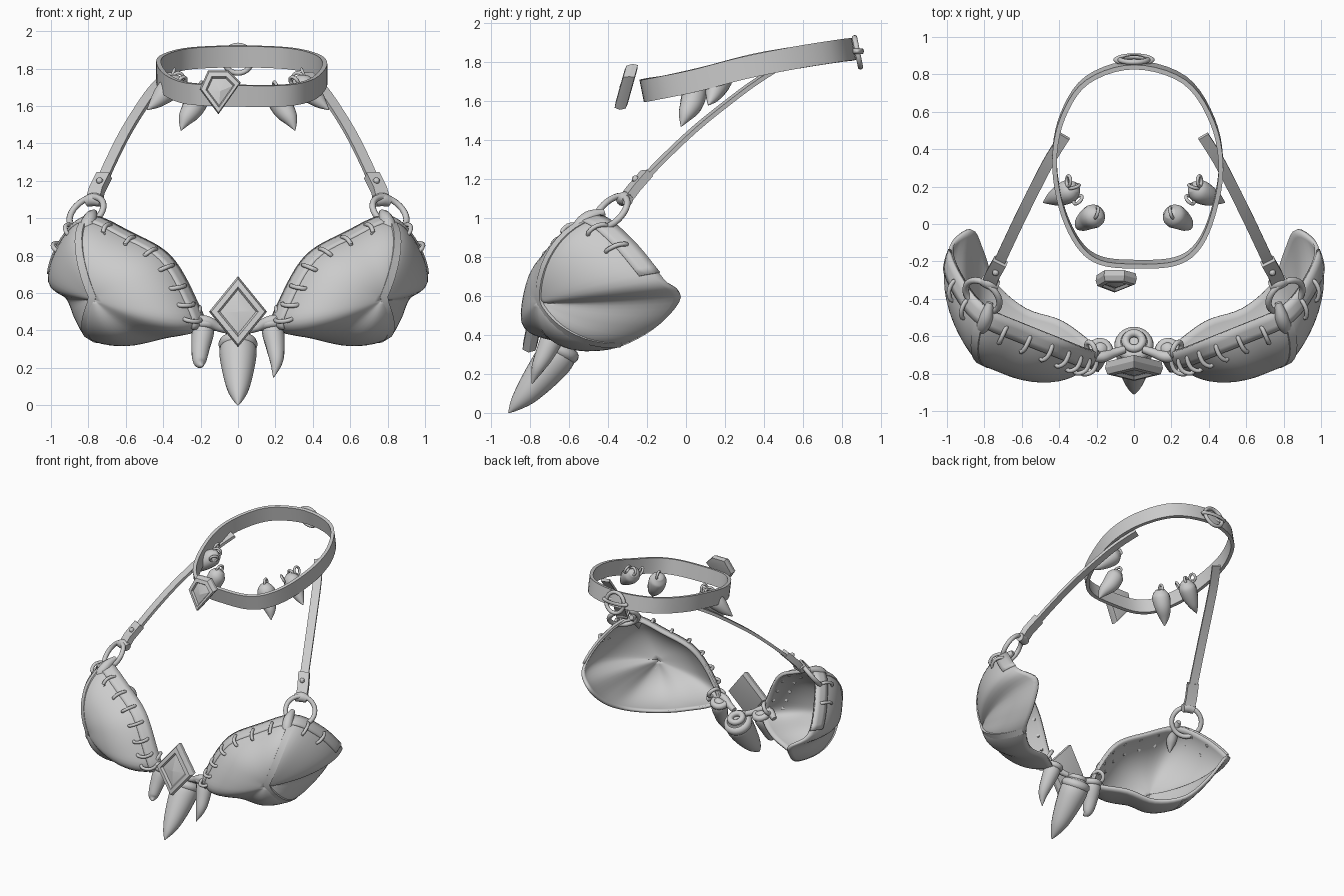
import bpy, bmesh, math
from mathutils import Vector as V

if "Cube" in bpy.data.objects:
    bpy.data.objects.remove(bpy.data.objects["Cube"])


def cr(P, f, closed):
    # Catmull-Rom point at parameter f
    n = len(P)
    i = math.floor(f) if closed else min(int(f), n - 2)
    t = f - i
    g = lambda k: V(P[k % n]) if closed else V(P[max(0, min(n - 1, k))])
    a, b, c, d = g(i - 1), g(i), g(i + 1), g(i + 2)
    return 0.5 * (2 * b + (c - a) * t + (2 * a - 5 * b + 4 * c - d) * t * t + (3 * b - a - 3 * c + d) * t ** 3)


def spline(P, n, closed=False):
    m = len(P) * n if closed else (len(P) - 1) * n + 1
    return [cr(P, i / n, closed) for i in range(m)]


def loft(name, rings, ring_closed=True, path_closed=False, cap=True, solid=0, angle=40):
    bm = bmesh.new()
    R = [[bm.verts.new(p) for p in r] for r in rings]
    m, n = len(R), len(R[0])
    for i in range(m if path_closed else m - 1):
        a, b = R[i], R[(i + 1) % m]
        for j in range(n if ring_closed else n - 1):
            k = (j + 1) % n
            bm.faces.new((a[j], a[k], b[k], b[j]))
    if cap and ring_closed and not path_closed:
        bm.faces.new(R[0])
        bm.faces.new(R[-1])
    bmesh.ops.recalc_face_normals(bm, faces=bm.faces)
    me = bpy.data.meshes.new(name)
    bm.to_mesh(me)
    bm.free()
    me.shade_smooth()
    me.set_sharp_from_angle(angle=math.radians(angle))
    ob = bpy.data.objects.new(name, me)
    bpy.context.collection.objects.link(ob)
    if solid:
        md = ob.modifiers.new("thickness", 'SOLIDIFY')
        md.thickness, md.offset = solid, 0
    return ob


def tangents(pts, closed):
    n = len(pts)
    if closed:
        return [(pts[(i + 1) % n] - pts[i - 1]).normalized() for i in range(n)]
    return [(pts[min(i + 1, n - 1)] - pts[max(i - 1, 0)]).normalized() for i in range(n)]


def ribbon(name, pts, across, width, thick, closed=False):
    # flat strap; across is one vector or one per point
    rings = []
    for i, (p, t) in enumerate(zip(pts, tangents(pts, closed))):
        a = across[i] if isinstance(across, list) else V(across)
        a = (a - t * a.dot(t)).normalized()
        n = t.cross(a).normalized()
        rings.append([p + a * (u * width / 2) + n * (v * thick / 2)
                      for u, v in ((-1, -1), (1, -1), (1, 1), (-1, 1))])
    return loft(name, rings, path_closed=closed)


def tube(name, pts, radii, seg=14, sub=5):
    P = spline(pts, sub)
    rr = spline([(r, 0, 0) for r in radii], sub)
    rings = []
    for p, t, r in zip(P, tangents(P, False), rr):
        q = t.to_track_quat('Z', 'Y')
        rings.append([p + q @ V((math.cos(k * math.tau / seg), math.sin(k * math.tau / seg), 0)) * max(r.x, .002)
                      for k in range(seg)])
    return loft(name, rings, angle=60)


def torus(name, loc, normal, R, r, scale=(1, 1, 1)):
    bpy.ops.mesh.primitive_torus_add(location=loc, rotation=V(normal).to_track_quat('Z', 'Y').to_euler(),
                                     major_radius=R, minor_radius=r, major_segments=28, minor_segments=10)
    ob = bpy.context.object
    ob.name, ob.scale = name, scale
    ob.data.shade_smooth()


def gem(name, outline, loc, slope, depth):
    rings = []
    for s, y in ((.75, .9), (.95, .8), (1, 0), (.92, -.8), (.7, -.9), (.62, -.5), (.02, -.95)):
        rings.append([V((x * s, y * depth + z * s * slope, z * s)) + V(loc) for x, z in outline])
    return loft(name, rings, angle=20)


# right-hand cup: rim control points, swept into a dome
RIM = [(.20, -.66, .42), (.24, -.67, .57), (.37, -.62, .79), (.57, -.54, .91), (.79, -.44, 1.0),
       (.92, -.28, .88), (.975, -.12, .69), (.87, -.03, .60), (.81, -.14, .46), (.74, -.31, .36),
       (.58, -.45, .33), (.38, -.52, .37)]
C, DEPTH = V((.62, -.42, .62)), V((.15, -.33, -.05))


def dome(f, deg, lift=1.0):
    a = math.radians(deg)
    return C + ((cr(RIM, f, True) - C) * math.sin(a) + DEPTH * math.cos(a)) * lift


for s, side in ((1, "right"), (-1, "left")):
    M = lambda p: V((p[0] * s, p[1], p[2]))
    ms = lambda ps: [M(p) for p in ps]
    # cup shell, raised edge trim and centre seam band
    loft("cup_" + side, [ms([dome(k / 5, d) for k in range(60)]) for d in [.5] + list(range(6, 91, 6))], solid=.02, cap=False)
    loft("cup_trim_" + side, [ms([dome(k / 6, d, 1.025) for k in range(0, 36)]) for d in (74, 79, 84, 90)],
         ring_closed=False, solid=.018)
    path = [dome(4, d, 1.015) for d in range(90, 0, -8)] + [dome(9, d, 1.015) for d in range(6, 91, 8)]
    T = tangents(path, False)
    ribbon("cup_seam_" + side, ms(path), [M(t.cross(p - C)) for p, t in zip(path, T)], .045, .016)
    # stitches over the trim seam
    for k, f in enumerate((.4, .9, 1.35, 1.8, 2.3, 2.85, 3.4, 4.5, 5.1)):
        tube(f"stitch_{side}_{k}", ms([dome(f, 82, .96), dome(f, 82, 1.05), dome(f, 74, 1.09),
                                       dome(f, 67, 1.05), dome(f, 67, .96)]), [.012] * 5, 8, 3)
    # leaf tab and strap ring at the cup top
    tube("leaf_tab_" + side, ms([(.77, -.42, 1.03), (.79, -.5, 1.0), (.81, -.555, .94), (.82, -.585, .87)]),
         [.018, .036, .036, .004], 12)
    torus("strap_ring_" + side, M((.81, -.385, 1.03)), M((.5, -.6, .62)), .105, .017)
    # shoulder strap, its ring loop, end plate and rivet
    ribbon("strap_" + side, spline(ms([(.745, -.26, 1.15), (.69, -.14, 1.28), (.6, .05, 1.46), (.5, .25, 1.62),
                                       (.44, .36, 1.7), (.37, .47, 1.77)]), 4), M((.9, .45, .05)), .06, .022)
    ribbon("strap_plate_" + side, ms([(.765, -.3, 1.11), (.755, -.27, 1.15), (.715, -.2, 1.23)]),
           M((.9, .45, .05)), .078, .045)
    tube("strap_loop_" + side, ms([(.73, -.33, 1.09), (.77, -.315, 1.1), (.81, -.30, 1.09)]), [.03, .036, .03], 12)
    bpy.ops.mesh.primitive_uv_sphere_add(segments=12, ring_count=8, radius=.018, location=M((.74, -.26, 1.2)))
    bpy.context.object.name = "strap_rivet_" + side
    # small chest fang with its wrap and link
    tip = .15 if s > 0 else .21
    tube("chest_fang_" + side, ms([(.17, -.67, .45), (.185, -.68, .40), (.2, -.72, .31), (.205, -.76, .23), (.19, -.79, tip)]),
         [.03, .058, .05, .034, .003])
    torus("fang_wrap_" + side, M((.18, -.675, .425)), M((-.1, .3, 1)), .045, .024)
    tube("chest_link_" + side, ms([(.29, -.68, .42), (.24, -.70, .45), (.17, -.71, .45), (.11, -.69, .42), (.05, -.67, .40)]),
         [.02, .03, .03, .025, .02], 10)
    torus("link_ring_" + side, M((.23, -.67, .49)), M((.8, -.3, .5)), .04, .014)
    # two fangs hanging from the collar on each side
    tube("collar_fang_front_" + side, ms([(.19, .06, 1.69), (.21, .045, 1.655), (.24, .03, 1.59), (.28, .0, 1.53),
                                          (.305, -.025, 1.47)]), [.03, .062, .06, .04, .003])
    tube("collar_fang_rear_" + side, ms([(.31, .2, 1.74), (.34, .18, 1.715), (.39, .155, 1.67), (.44, .135, 1.62),
                                         (.485, .115, 1.58)]), [.03, .06, .058, .035, .003])
    for k, (p, n) in enumerate((((.2, .06, 1.7), (1, .3, .2)), ((.32, .2, 1.75), (.3, 1, .2)),
                                ((.35, .23, 1.77), (1, 0, .4)), ((.30, .13, 1.73), (.6, .6, .5)))):
        torus(f"fang_loop_{side}_{k}", M(p), M(n), .028, .009)

# large centre fang with hollow cap
tube("centre_fang", [(0, -.63, .36), (0, -.66, .30), (0, -.72, .22), (0, -.81, .11), (0, -.87, .045), (0, -.91, 0)],
     [.07, .098, .092, .066, .036, .003], 20)
torus("centre_fang_cap", (0, -.645, .325), (0, .5, .85), .07, .035)
torus("centre_fang_socket", (0, -.625, .37), (0, .4, .9), .045, .022)

# faceted gems
gem("chest_gem", [(0, .19), (-.155, 0), (0, -.19), (.155, 0)], (0, -.77, .5), .2, .042)
gem("collar_gem", [(.045, .11), (-.065, .11), (-.11, .01), (-.01, -.125), (.11, .045)], (-.095, -.305, 1.68), .28, .036)

# collar band
collar = [(.02, -.215, 1.655), (.22, -.2, 1.655), (.34, -.12, 1.67), (.42, .05, 1.705), (.465, .3, 1.77),
          (.42, .55, 1.82), (.27, .77, 1.855), (0, .85, 1.865), (-.25, .77, 1.855), (-.38, .58, 1.825),
          (-.425, .35, 1.785), (-.39, .1, 1.72), (-.3, -.1, 1.675), (-.18, -.195, 1.66)]
ribbon("collar_band", spline(collar, 5, True), (0, -.2, 1), .115, .025, True)

# clasp rings at the back of the neck
torus("clasp_ring", (0, .88, 1.85), (0, 1, .2), .076, .014)
torus("clasp_link", (0, .878, 1.855), (0, 0, 1), .055, .014, (1.6, .5, 1))
